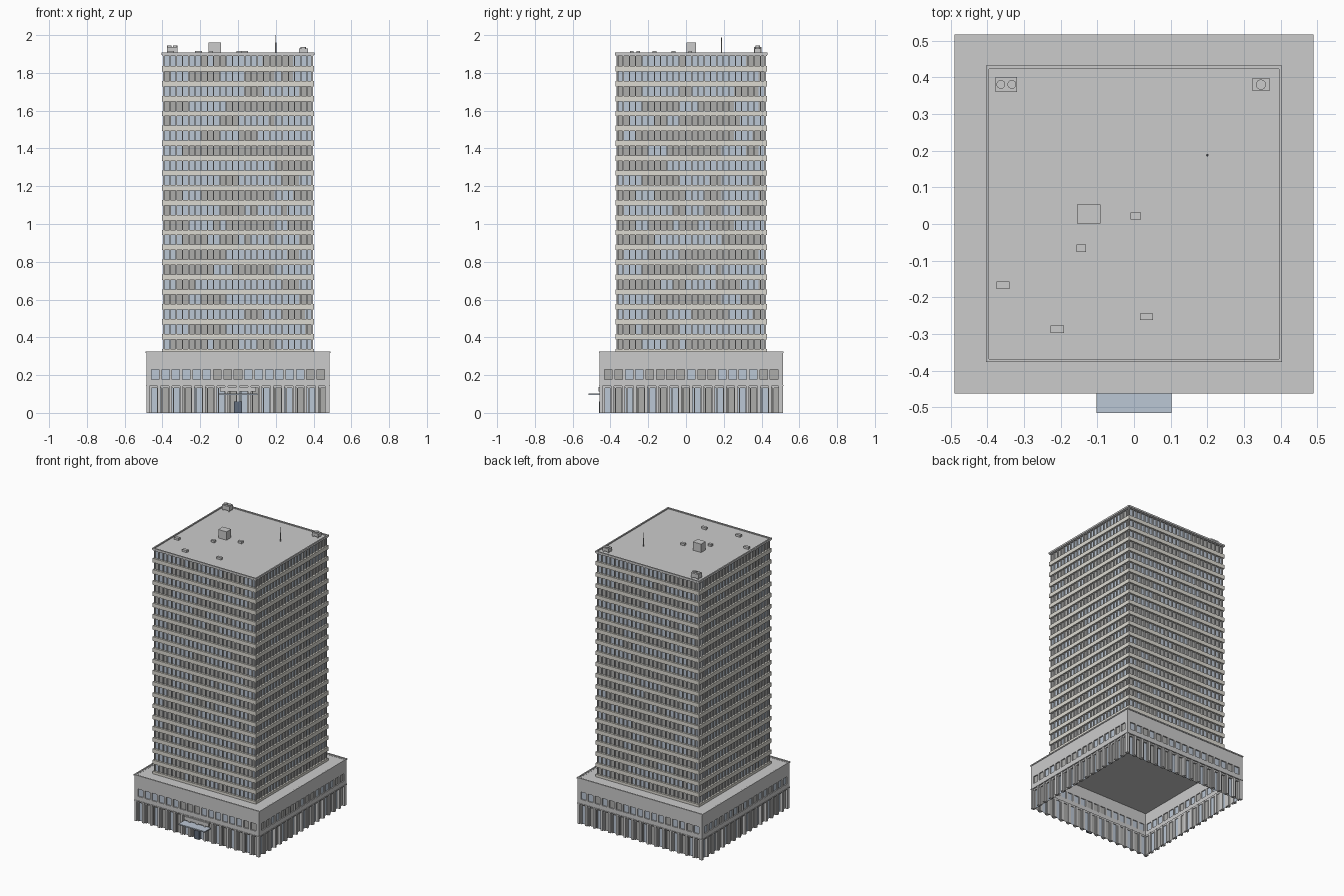
import bpy, bmesh, random
from math import pi
from mathutils import Matrix, Vector

if "Cube" in bpy.data.objects:
    bpy.data.objects.remove(bpy.data.objects["Cube"])

random.seed(4)
CY = 0.0275            # y of the building axis
TH, PH = 0.40, 0.485   # half widths of tower and podium
FLOORS, Z0, Z1 = 20, 0.325, 1.9
STEP = (Z1 - Z0) / FLOORS


def material(name, rgb):
    m = bpy.data.materials.new(name)
    m.diffuse_color = (*rgb, 1)
    m.use_nodes = True
    m.node_tree.nodes["Principled BSDF"].inputs["Base Color"].default_value = m.diffuse_color
    return m


BLUE = material("blue_glass", (0.50, 0.57, 0.66))
GREY = material("grey_glass", (0.42, 0.42, 0.41))
CREAM = material("cream_panel", (0.72, 0.70, 0.64))
DARK = material("dark_door", (0.12, 0.15, 0.20))


def finish(name, bm, mats=()):
    me = bpy.data.meshes.new(name)
    bm.to_mesh(me)
    bm.free()
    for m in mats:
        me.materials.append(m)
    ob = bpy.data.objects.new(name, me)
    bpy.context.collection.objects.link(ob)
    return ob


def add_box(bm, x, y, z, mat=Matrix()):
    """Box from three (low, high) ranges."""
    size = Matrix.Diagonal((x[1] - x[0], y[1] - y[0], z[1] - z[0], 1))
    mid = Matrix.Translation((sum(x) / 2, sum(y) / 2, sum(z) / 2))
    bmesh.ops.create_cube(bm, size=1, matrix=mat @ mid @ size)


def add_cyl(bm, x, y, z, r1, r2=None, n=16):
    bmesh.ops.create_cone(bm, cap_ends=True, segments=n, radius1=r1, radius2=r1 if r2 is None else r2,
                          depth=z[1] - z[0], matrix=Matrix.Translation((x, y, sum(z) / 2)))


def box(name, x, y, z, mats=()):
    bm = bmesh.new()
    add_box(bm, x, y, z)
    return finish(name, bm, mats)


def four_sides(name, build, mats=()):
    """Repeat a front-side builder on all four sides of the square plan."""
    bm = bmesh.new()
    for k in range(4):
        build(bm, Matrix.Translation((0, CY, 0)) @ Matrix.Rotation(k * pi / 2, 4, 'Z'))
    return finish(name, bm, mats)


def strip(h, t, z0, z1):
    """Wall strip of half width h and thickness t; four make a closed ring."""
    return lambda bm, m: add_box(bm, (-h, h - t), (-h, -h + t), (z0, z1), m)


def pane(bm, m, x0, x1, y, z0, z1, idx):
    vs = [bm.verts.new(m @ Vector(p)) for p in ((x0, y, z0), (x1, y, z0), (x1, y, z1), (x0, y, z1))]
    bm.faces.new(vs).material_index = idx


# --- podium ground floor: recessed glazing with piers ---
BAYS = 16
BW = 2 * (PH - 0.008) / BAYS


def ground_glass(bm, m):
    h = PH - 0.018
    for i in range(BAYS):
        pane(bm, m, -h + i * 2 * h / BAYS, -h + (i + 1) * 2 * h / BAYS, -h, 0, 0.145, i % 2)


def ground_piers(bm, m):
    for i in range(BAYS):
        x = -PH + 0.008 + i * BW
        add_box(bm, (x - 0.008, x + 0.008), (-PH, -PH + 0.024), (0, 0.145), m)
        for f in (0.28, 0.86):
            add_box(bm, (x + BW * f - 0.003, x + BW * f + 0.003), (-PH + 0.008, -PH + 0.022), (0, 0.14), m)
        add_box(bm, (x + 0.008, x + BW - 0.008), (-PH + 0.008, -PH + 0.022), (0.132, 0.145), m)


four_sides("ground_floor_glass", ground_glass, [BLUE, GREY])
four_sides("ground_floor_piers", ground_piers)

# --- podium upper wall with a row of square windows ---
WIN, PITCH, T = 17, 0.0548, 0.014


def upper_wall(bm, m):
    strip(PH, T, 0.145, 0.178)(bm, m)
    strip(PH, T, 0.23, 0.322)(bm, m)
    edges = [-PH]
    for i in range(WIN):
        c = (i - (WIN - 1) / 2) * PITCH
        edges += [c - 0.02, c + 0.02]
    edges.append(PH - T)
    for a, b in zip(edges[::2], edges[1::2]):
        add_box(bm, (a, b), (-PH, -PH + T), (0.178, 0.23), m)


def upper_glass(bm, m):
    for i in range(WIN):
        c = (i - (WIN - 1) / 2) * PITCH
        pane(bm, m, c - 0.02, c + 0.02, -PH + 0.008, 0.178, 0.23, int(random.random() > 0.6))


four_sides("podium_wall", upper_wall)
four_sides("podium_windows", upper_glass, [BLUE, GREY])
four_sides("podium_ledge", strip(PH + 0.003, 0.01, 0.142, 0.148))
four_sides("podium_parapet", strip(PH + 0.004, 0.009, 0.318, 0.326))
box("podium_roof", (-PH + 0.004, PH - 0.004), (CY - PH + 0.004, CY + PH - 0.004), (0.312, 0.321))

# --- entrance ---
FY = CY - PH
box("entrance_canopy", (-0.102, 0.102), (-0.515, FY + 0.01), (0.094, 0.102), [BLUE])
box("entrance_door", (-0.02, 0.02), (FY - 0.002, FY + 0.012), (0, 0.06), [DARK])
box("blank_fascia", (-0.095, 0.095), (FY - 0.005, FY + 0.004), (0.112, 0.138))

# --- tower: glass panes, mullions and floor bands ---
COLS = 24
GH = TH - 0.012


def tower_glass(bm, m):
    w = 2 * GH / COLS
    for f in range(FLOORS):
        z, idx, run = Z0 + f * STEP, 0, 0
        for c in range(COLS):
            if run == 0:                       # short runs of one glass tone
                idx, run = random.randint(0, 1), random.randint(1, 4)
            run -= 1
            pane(bm, m, -GH + c * w, -GH + (c + 1) * w, -GH, z, z + STEP, idx)


def tower_mullions(bm, m):
    h = TH - 0.004
    for c in range(COLS):
        x = -h + c * 2 * h / COLS
        add_box(bm, (x, x + 0.006), (-h, -GH + 0.002), (Z0 - 0.005, Z1), m)


def tower_bands(bm, m):
    for f in range(FLOORS):
        z = Z0 + f * STEP
        strip(TH + 0.002, 0.016, z - 0.005 if f == 0 else z - 0.014, z + 0.014)(bm, m)


four_sides("tower_windows", tower_glass, [BLUE, GREY])
four_sides("tower_mullions", tower_mullions)
four_sides("tower_floor_bands", tower_bands, [CREAM])
box("tower_roof", (-TH, TH), (CY - TH, CY + TH), (1.89, 1.901))
four_sides("tower_parapet", strip(TH + 0.004, 0.009, 1.896, 1.908))

# --- roof equipment ---
box("stair_penthouse", (-0.155, -0.091), (0.002, 0.053), (1.9, 1.96))


def cooler(name, x, y, top, fans):
    bm = bmesh.new()
    add_box(bm, x, y, (1.908, top))
    for px in (x[0] + 0.006, x[1] - 0.006):
        for py in (y[0] + 0.006, y[1] - 0.006):
            add_box(bm, (px - 0.004, px + 0.004), (py - 0.004, py + 0.004), (1.9, 1.908))
    for fx, r in fans:
        add_cyl(bm, fx, sum(y) / 2, (top, top + 0.007), r)
    finish(name, bm)


cooler("double_cooling_unit", (-0.377, -0.319), (0.36, 0.401), 1.938, [(-0.363, 0.012), (-0.333, 0.012)])
cooler("single_cooling_unit", (0.323, 0.37), (0.362, 0.398), 1.93, [(0.346, 0.014)])

bm = bmesh.new()
for x, y, w, d in ((0.005, 0.022, 0.028, 0.02), (-0.144, -0.066, 0.025, 0.02), (-0.357, -0.167, 0.036, 0.02),
                   (-0.209, -0.287, 0.036, 0.02), (0.034, -0.253, 0.036, 0.018)):
    add_box(bm, (x - w / 2, x + w / 2), (y - d / 2, y + d / 2), (1.9, 1.916))
finish("roof_vents", bm)

bm = bmesh.new()
add_cyl(bm, 0.2, 0.188, (1.9, 1.96), 0.0035, 0.003, 8)
add_cyl(bm, 0.2, 0.188, (1.96, 2.0), 0.002, 0.001, 8)
finish("antenna", bm)
